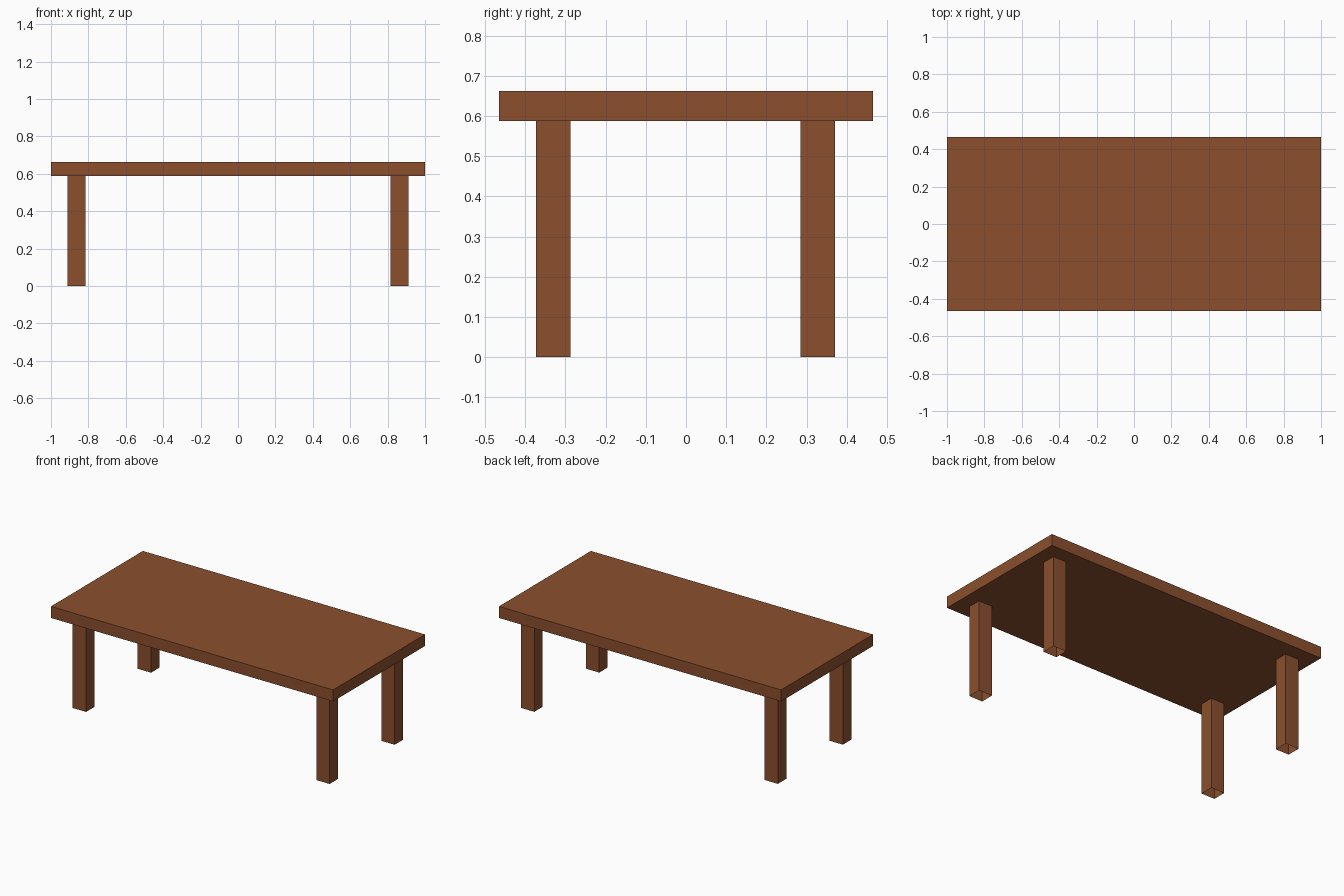
import bpy, bmesh
from mathutils import Vector

if "Cube" in bpy.data.objects:
    bpy.data.objects.remove(bpy.data.objects["Cube"])

wood = bpy.data.materials.new("brown_wood")
wood.diffuse_color = (0.258, 0.078, 0.027, 1)
wood.use_nodes = True
wood.node_tree.nodes["Principled BSDF"].inputs["Base Color"].default_value = wood.diffuse_color


def box(name, lo, hi, open_ends=False):
    """Box between two corners, optionally without its top and bottom."""
    lo, hi = Vector(lo), Vector(hi)
    bm = bmesh.new()
    bmesh.ops.create_cube(bm, size=1)
    bmesh.ops.scale(bm, vec=hi - lo, verts=bm.verts)
    bmesh.ops.translate(bm, vec=(lo + hi) / 2, verts=bm.verts)
    if open_ends:
        bm.normal_update()
        ends = [f for f in bm.faces if abs(f.normal.z) > 0.9]
        bmesh.ops.delete(bm, geom=ends, context='FACES_ONLY')
    mesh = bpy.data.meshes.new(name)
    bm.to_mesh(mesh)
    bm.free()
    mesh.materials.append(wood)
    obj = bpy.data.objects.new(name, mesh)
    bpy.context.collection.objects.link(obj)
    return obj


# Table top
box("table_top", (-1, -0.465, 0.588), (1, 0.465, 0.662))

# Four hollow square legs, open underneath
for side, x0, x1 in (("left", -0.911, -0.816), ("right", 0.816, 0.911)):
    for end, y0, y1 in (("front", -0.373, -0.287), ("back", 0.285, 0.371)):
        box(f"{end}_{side}_leg", (x0, y0, 0), (x1, y1, 0.588), open_ends=True)
